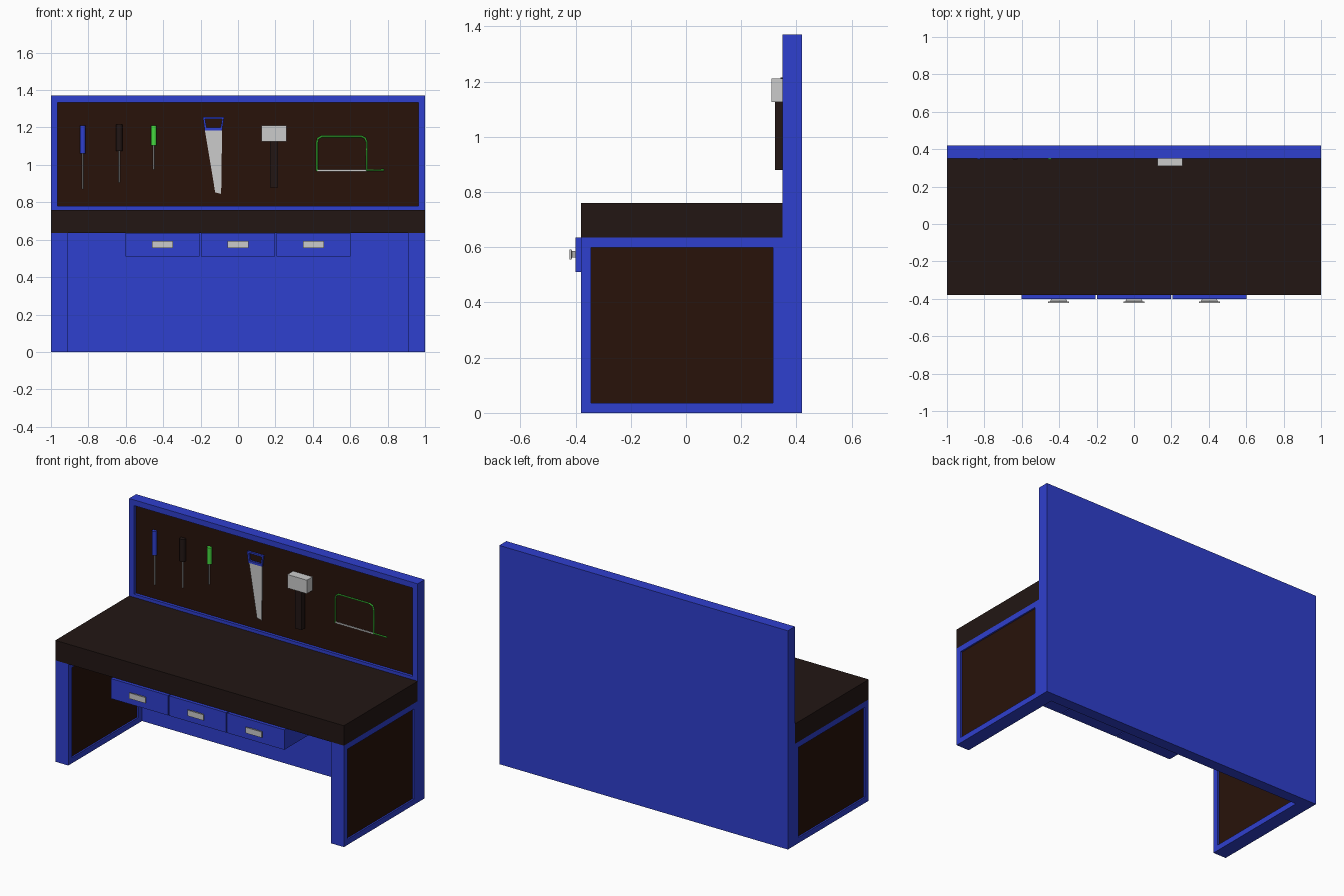
import bpy, bmesh
from mathutils import Vector, Matrix

if "Cube" in bpy.data.objects:
    bpy.data.objects.remove(bpy.data.objects["Cube"])


def mat(name, rgb):
    m = bpy.data.materials.new(name)
    m.diffuse_color = (*rgb, 1)
    m.use_nodes = True
    m.node_tree.nodes["Principled BSDF"].inputs["Base Color"].default_value = m.diffuse_color
    return m


BLUE = mat("blue", (0.028, 0.05, 0.62))
BROWN = mat("panel_brown", (0.021, 0.006, 0.003))
DARK = mat("dark_wood", (0.016, 0.008, 0.007))
GREEN = mat("green", (0.06, 0.7, 0.05))


def finish(name, bm, *mats):
    bmesh.ops.recalc_face_normals(bm, faces=bm.faces)
    me = bpy.data.meshes.new(name)
    bm.to_mesh(me)
    bm.free()
    ob = bpy.data.objects.new(name, me)
    bpy.context.collection.objects.link(ob)
    for m in mats:
        if m:
            me.materials.append(m)
    return ob


def box(name, lo, hi, m=None, recess=(), depth=0.01, floor=None):
    """Box; faces whose normals are in recess get a 0.05 frame and a sunken brown panel."""
    lo, hi = Vector(lo), Vector(hi)
    bm = bmesh.new()
    bmesh.ops.create_cube(bm, size=1, matrix=Matrix.Translation((lo + hi) / 2)
                          @ Matrix.Diagonal((*(hi - lo), 1)))
    for n in recess:
        n = Vector(n)
        bm.normal_update()
        face = max(bm.faces, key=lambda f: f.normal.dot(n) * f.calc_area())
        bmesh.ops.inset_individual(bm, faces=[face], thickness=0.05)

        def panel():
            for v in face.verts:
                if floor and v.co.z < 0.5:
                    v.co.z = floor

        panel()
        ring = list(face.verts)
        bmesh.ops.inset_individual(bm, faces=[face], thickness=0)
        for v in face.verts:
            v.co -= n * depth
        face.material_index = 1
    return finish(name, bm, m, BROWN if recess else None)


def plate(name, pts, y0, y1, m=None, hole=None):
    """Outline in x,z extruded along y; hole has the same point count."""
    bm = bmesh.new()
    loops = [pts] + ([hole] if hole else [])
    rings = [[[bm.verts.new((x, y, z)) for x, z in lp] for y in (y0, y1)] for lp in loops]
    n = len(pts)
    for a, b in rings:
        for i in range(n):
            j = (i + 1) % n
            bm.faces.new((a[i], a[j], b[j], b[i]))
    for k in (0, 1):
        if hole:
            for i in range(n):
                j = (i + 1) % n
                bm.faces.new((rings[0][k][i], rings[0][k][j], rings[1][k][j], rings[1][k][i]))
        else:
            bm.faces.new(rings[0][k])
    return finish(name, bm, m)


def rod(name, x, y, z0, z1, r, m=None, sides=16):
    bm = bmesh.new()
    bmesh.ops.create_cone(bm, cap_ends=True, segments=sides, radius1=r, radius2=r,
                          depth=z1 - z0, matrix=Matrix.Translation((x, y, (z0 + z1) / 2)))
    for f in bm.faces:
        f.smooth = len(f.verts) == 4
    return finish(name, bm, m)


# back board with sunken tool panel, legs with panels inside and out, worktop
box("back_board", (-1, 0.35, 0), (1, 0.42, 1.37), BLUE, [(0, -1, 0)], 0.018, 0.78)
for side, x0, x1 in (("left", -1, -0.91), ("right", 0.91, 1)):
    box(side + "_leg", (x0, -0.38, 0), (x1, 0.35, 0.635), BLUE, [(1, 0, 0), (-1, 0, 0)])
box("worktop", (-1, -0.38, 0.635), (1, 0.35, 0.76), DARK)

# drawers and handles
for i, x in enumerate((-0.403, 0, 0.403)):
    box(f"drawer_{i}", (x - 0.198, -0.4, 0.51), (x + 0.198, 0.35, 0.635), BLUE)
    bm = bmesh.new()
    rings = []
    for y, w, h in ((-0.398, 0.038, 0.011), (-0.413, 0.046, 0.012),
                    (-0.415, 0.056, 0.018), (-0.422, 0.056, 0.018)):
        rings.append([bm.verts.new((x + sx * w, y, 0.574 + sz * h))
                      for sx, sz in ((-1, -1), (1, -1), (1, 1), (-1, 1))])
    for a, b in zip(rings, rings[1:]):
        for k in range(4):
            j = (k + 1) % 4
            bm.faces.new((a[k], a[j], b[j], b[k]))
    bm.faces.new(rings[0])
    bm.faces.new(rings[-1])
    finish(f"drawer_handle_{i}", bm)

# screwdrivers
for i, (x, z0, z1, z2, r, m) in enumerate((
        (-0.83, 0.87, 1.06, 1.21, 0.015, BLUE),
        (-0.635, 0.905, 1.075, 1.215, 0.018, DARK),
        (-0.45, 0.975, 1.105, 1.21, 0.015, GREEN))):
    rod(f"screwdriver_handle_{i}", x, 0.36, z1, z2, r, m)
    rod(f"screwdriver_shaft_{i}", x, 0.36, z0, z1, 0.004, None, 8)

# hand saw
plate("saw_blade", [(-0.178, 1.192), (-0.085, 1.192), (-0.09, 0.845), (-0.122, 0.853)],
      0.361, 0.366)
plate("saw_handle", [(-0.178, 1.185), (-0.085, 1.185), (-0.075, 1.255), (-0.188, 1.255)],
      0.356, 0.37, BLUE,
      [(-0.168, 1.2), (-0.093, 1.2), (-0.085, 1.245), (-0.176, 1.245)])

# mallet
box("mallet_head", (0.125, 0.31, 1.125), (0.26, 0.366, 1.21))
box("mallet_handle", (0.17, 0.323, 0.88), (0.215, 0.355, 1.125), DARK)

# hacksaw: bent frame tube and thin blade
cu = bpy.data.curves.new("hacksaw_frame", "CURVE")
cu.dimensions = "3D"
cu.bevel_depth = 0.005
cu.bevel_resolution = 1
cu.use_fill_caps = True
path = [(0.422, 0.968), (0.422, 1.12), (0.428, 1.141), (0.447, 1.152), (0.66, 1.152),
        (0.68, 1.143), (0.688, 1.122), (0.688, 0.972), (0.78, 0.972)]
sp = cu.splines.new("POLY")
sp.points.add(len(path) - 1)
for p, (x, z) in zip(sp.points, path):
    p.co = (x, 0.36, z, 1)
cu.materials.append(GREEN)
bpy.context.collection.objects.link(bpy.data.objects.new("hacksaw_frame", cu))
box("hacksaw_blade", (0.422, 0.358, 0.966), (0.688, 0.362, 0.976))
